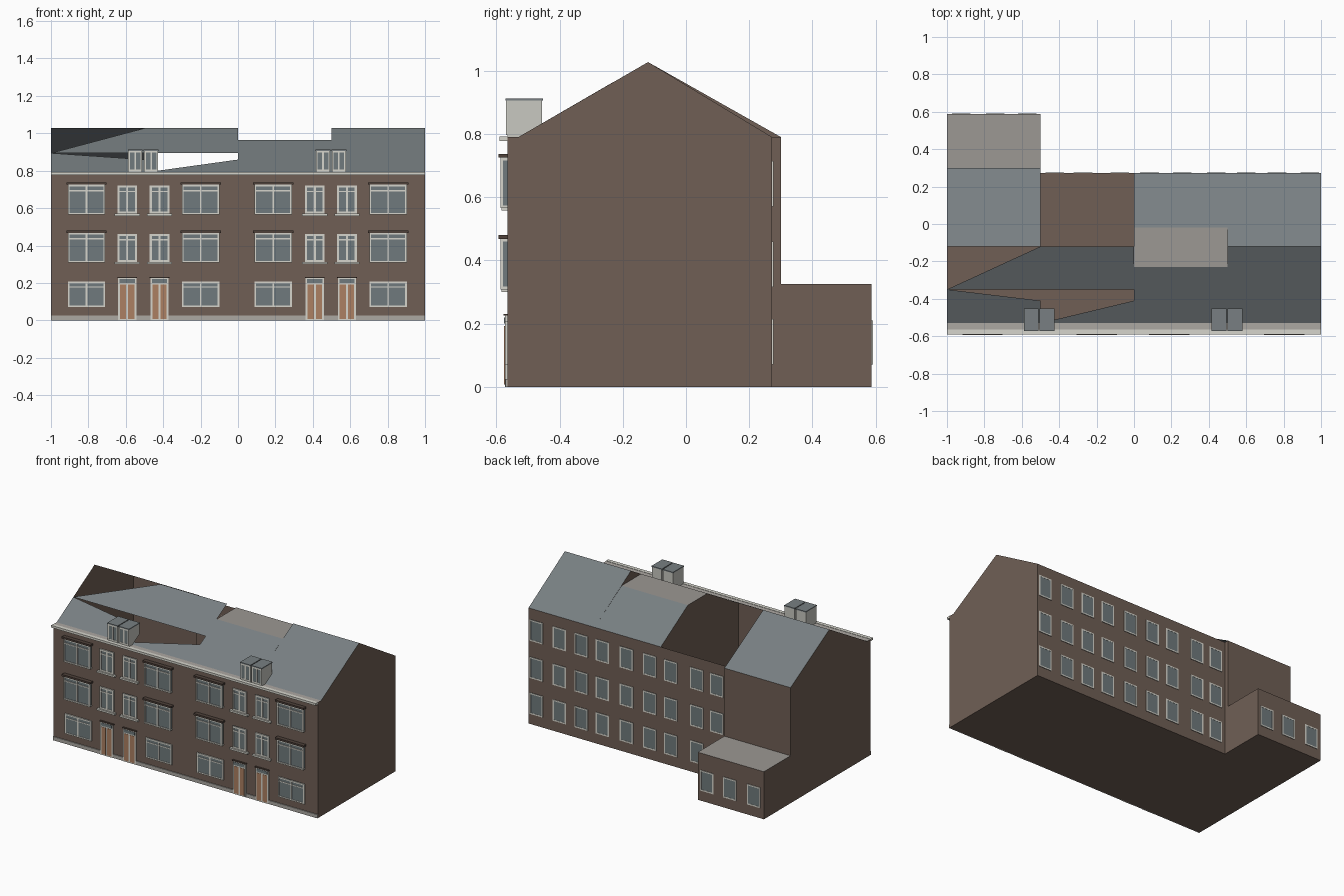
import bpy, bmesh

cube = bpy.data.objects.get("Cube")
if cube:
    bpy.data.objects.remove(cube)


def material(name, rgb):
    m = bpy.data.materials.new(name)
    lin = [((c / 255 + 0.055) / 1.055) ** 2.4 for c in rgb] + [1]
    m.diffuse_color = lin
    m.use_nodes = True
    m.node_tree.nodes["Principled BSDF"].inputs["Base Color"].default_value = lin
    return m


MATS = [
    material("brown brick", (112, 95, 85)),
    material("slate", (120, 127, 130)),
    material("flat roof felt", (156, 152, 147)),
    material("pale frame", (214, 213, 204)),
    material("window glass", (112, 122, 125)),
    material("door wood", (172, 128, 98)),
    material("dark lintel", (78, 65, 58)),
    material("plinth stone", (172, 168, 162)),
    material("dormer cladding", (200, 200, 193)),
]
BRICK, SLATE, FELT, FRAME, GLASS, WOOD, LINTEL, STONE, CLAD = range(len(MATS))


def finish(name, bm):
    mesh = bpy.data.meshes.new(name)
    bm.to_mesh(mesh)
    bm.free()
    for m in MATS:
        mesh.materials.append(m)
    obj = bpy.data.objects.new(name, mesh)
    bpy.context.collection.objects.link(obj)
    return obj


def add_box(bm, x, y, z, mat):
    verts = bmesh.ops.create_cube(bm, size=1)["verts"]
    for v in verts:
        for i, (a, b) in enumerate((x, y, z)):
            v.co[i] = (a + b) / 2 + v.co[i] * (b - a)
    for f in {f for v in verts for f in v.link_faces}:
        f.material_index = mat


def box(name, x, y, z, mat):
    bm = bmesh.new()
    add_box(bm, x, y, z, mat)
    return finish(name, bm)


def prism(name, profile, x0, x1, rule, drop=lambda n: False):
    """Extrude a (y, z) profile along x; rule colours and drop removes faces by normal."""
    bm = bmesh.new()
    face = bm.faces.new([bm.verts.new((x0, y, z)) for y, z in profile])
    new = bmesh.ops.extrude_face_region(bm, geom=[face])["geom"]
    for v in new:
        if isinstance(v, bmesh.types.BMVert):
            v.co.x = x1
    bmesh.ops.recalc_face_normals(bm, faces=bm.faces)
    bm.normal_update()
    for f in bm.faces:
        f.material_index = rule(f)
    bmesh.ops.delete(bm, geom=[f for f in bm.faces if drop(f.normal)], context="FACES")
    return finish(name, bm)


# House shells
FRONT, BACK, EAVE, RIDGE, RIDGE_Y = -0.565, 0.272, 0.79, 1.027, -0.12


def roof_z(y):
    return EAVE + (y + 0.53) * (RIDGE - EAVE) / (RIDGE_Y + 0.53)


def house_rule(f):
    n = f.normal
    if n.z > 0.95:
        return FELT if f.calc_center_median().z > 0.85 else STONE
    return SLATE if n.z > 0.4 else BRICK


def house_profile(top, back=BACK):
    return [(FRONT, 0), (FRONT, EAVE), (-0.53, EAVE)] + top + [(back, EAVE), (back, 0)]


ridge = [(RIDGE_Y, RIDGE)]
flat = [(-0.23, 0.964), (-0.02, 0.964)]
prism("right_house", house_profile(ridge), 0.5, 1, house_rule)
prism("flat_topped_house", house_profile(flat), 0, 0.5, house_rule)
prism("open_house", house_profile(ridge), -0.5, 0, house_rule,
      lambda n: abs(n.x) > 0.9 or 0.4 < n.z < 0.95)
prism("left_house", house_profile(ridge, 0.3), -1, -0.5, house_rule,
      lambda n: n.x > 0.9 or (n.y < -0.2 and 0.4 < n.z < 0.95))
box("back_wall_return", (-0.504, -0.5), (BACK, 0.3), (0, EAVE), BRICK)

# Broken front roof of the two left houses
bm = bmesh.new()
for pts in ([(-1, -0.35), (0, -0.35), (0, RIDGE_Y), (-0.5, RIDGE_Y)],
            [(-1, -0.53), (-0.5, -0.53), (-0.5, -0.41), (-1, -0.35)],
            [(-0.5, -0.53), (0, -0.53), (0, -0.41)]):
    bm.faces.new([bm.verts.new((x, y, roof_z(y))) for x, y in pts]).material_index = SLATE
finish("broken_roof", bm)

# Rear wing
prism("rear_wing", [(0.3, 0), (0.3, 0.325), (0.587, 0.325), (0.587, 0)], -1, -0.5,
      lambda f: FELT if f.normal.z > 0.9 else BRICK)

# Plinth and gutter
box("plinth", (-1, 1), (FRONT - 0.006, FRONT), (0, 0.025), STONE)
box("gutter", (-1, 1), (-0.59, FRONT), (0.777, 0.792), FRAME)


def window(name, x0, x1, z0, z1, wall=FRONT, side=-1, depth=0.008, bar=0.009,
           mullion=True, transom=None, lintel=False, sill=False):
    """Glazed box with frame bars, standing out from a wall."""
    bm = bmesh.new()

    def part(xa, xb, za, zb, near, far, mat):
        ys = sorted((wall + side * near, wall + side * far))
        add_box(bm, (xa, xb), ys, (za, zb), mat)

    part(x0 + 0.002, x1 - 0.002, z0, z1, 0, depth * 0.7, GLASS)
    part(x0, x1, z0, z0 + bar, 0, depth, FRAME)
    part(x0, x1, z1 - bar, z1, 0, depth, FRAME)
    near = max(0, depth - 0.008)
    uprights = [x0, x1 - bar] + ([(x0 + x1 - bar) / 2] if mullion else [])
    for x in uprights:
        part(x, x + bar, z0, z1, near, depth, FRAME)
    if transom:
        part(x0, x1, transom, transom + bar * 0.7, near, depth, FRAME)
    if lintel:
        part(x0 - 0.008, x1 + 0.008, z1, z1 + 0.012, 0, depth + 0.007, LINTEL)
    if sill:
        part(x0 - 0.015, x1 + 0.015, z0 - 0.012, z0, 0, depth + 0.01, FRAME)
    return finish(name, bm)


# Front windows
for x in (-0.91, -0.3, 0.088, 0.703):
    window("ground_window", x, x + 0.2, 0.07, 0.207, transom=0.175)
    for z in (0.308, 0.565):
        window("bay_window", x, x + 0.2, z, z + 0.16, depth=0.021,
               transom=z + 0.125, lintel=True)
DOORS = (-0.645, -0.472, 0.358, 0.53)
for x in DOORS:
    for z in (0.312, 0.57):
        window("narrow_window", x, x + 0.105, z, z + 0.15, bar=0.011,
               transom=z + 0.115, sill=True)

# Front doors
for x in DOORS:
    bm = bmesh.new()
    x += 0.004
    add_box(bm, (x, x + 0.097), (FRONT - 0.008, FRONT), (0, 0.225), FRAME)
    add_box(bm, (x + 0.008, x + 0.089), (FRONT - 0.01, FRONT), (0.2, 0.22), GLASS)
    for a in (x + 0.01, x + 0.054):
        add_box(bm, (a, a + 0.033), (FRONT - 0.01, FRONT), (0.008, 0.192), WOOD)
    add_box(bm, (x - 0.004, x + 0.101), (FRONT - 0.012, FRONT), (0.225, 0.231), LINTEL)
    finish("front_door", bm)

# Back windows
for x in (0.94, 0.765, 0.6, 0.44, 0.258, 0.083, -0.076, -0.273, -0.424):
    for z in (0.07, 0.315, 0.57):
        window("back_window", x - 0.05, x + 0.05, z, z + 0.145, BACK, 1, 0.004,
               mullion=False)
for x in (-0.57, -0.742, -0.924):
    window("wing_window", x - 0.05, x + 0.05, 0.07, 0.21, 0.587, 1, 0.004, mullion=False)

# Paired dormers
DORMER = [(FRONT, EAVE), (FRONT, 0.905), (-0.455, 0.905),
          (-0.455, roof_z(-0.455)), (-0.53, EAVE)]
for x in (-0.587, -0.502, 0.417, 0.502):
    prism("dormer", DORMER, x, x + 0.075, lambda f: CLAD)
    box("dormer_roof", (x - 0.002, x + 0.077), (-0.571, -0.453), (0.905, 0.912), SLATE)
    window("dormer_window", x, x + 0.075, 0.797, 0.905, depth=0.005)
